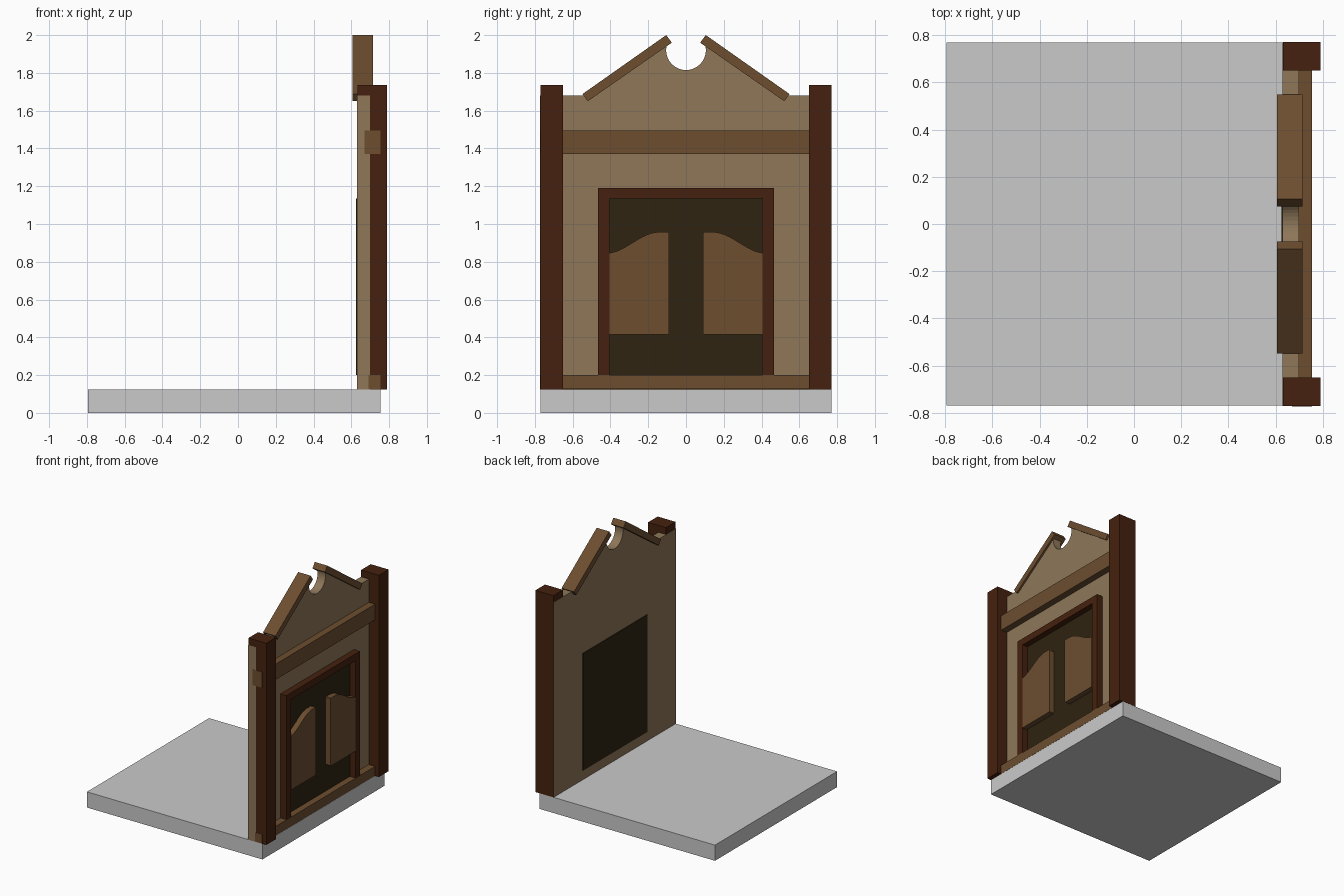
import bpy, bmesh, math

if "Cube" in bpy.data.objects:
    bpy.data.objects.remove(bpy.data.objects["Cube"])


def material(name, rgb):
    m = bpy.data.materials.new(name)
    lin = [((c / 255 + 0.055) / 1.055) ** 2.4 if c > 10 else c / 255 / 12.92 for c in rgb]
    m.diffuse_color = (*lin, 1)
    m.use_nodes = True
    m.node_tree.nodes["Principled BSDF"].inputs["Base Color"].default_value = m.diffuse_color
    return m


STONE = material("grey_stone", (202, 202, 202))
TAN = material("tan_wood", (142, 119, 89))
BROWN = material("mid_brown_wood", (108, 77, 47))
DARK = material("dark_red_wood", (69, 33, 14))
SHADOW = material("doorway_dark", (46, 35, 17))


def prism(name, profile, x0, x1, mat):
    """Extrude a (y, z) outline from x0 to x1."""
    bm = bmesh.new()
    face = bm.faces.new([bm.verts.new((x0, y, z)) for y, z in profile])
    ext = bmesh.ops.extrude_face_region(bm, geom=[face])
    for v in ext["geom"]:
        if isinstance(v, bmesh.types.BMVert):
            v.co.x = x1
    bmesh.ops.recalc_face_normals(bm, faces=bm.faces)
    me = bpy.data.meshes.new(name)
    bm.to_mesh(me)
    bm.free()
    me.materials.append(mat)
    ob = bpy.data.objects.new(name, me)
    bpy.context.collection.objects.link(ob)
    return ob


def box(name, x0, x1, y0, y1, z0, z1, mat):
    return prism(name, [(y0, z0), (y1, z0), (y1, z1), (y0, z1)], x0, x1, mat)


# Floor slab
box("floor_slab", -0.795, 0.755, -0.77, 0.77, 0, 0.125, STONE)

# Facade wall with gable and round notch at its peak
notch = [(0.105 * math.cos(a), 1.92 + 0.105 * math.sin(a))
         for a in (math.radians(13 - 206 * i / 24) for i in range(25))]
prism("facade_wall",
      [(-0.772, 0.125), (0.769, 0.125), (0.769, 1.68), (0.48, 1.68)]
      + notch + [(-0.48, 1.68), (-0.772, 1.68)], 0.63, 0.70, TAN)

# Horizontal rails
box("upper_rail", 0.67, 0.755, -0.773, 0.765, 1.37, 1.495, BROWN)
box("bottom_rail", 0.69, 0.755, -0.773, 0.765, 0.126, 0.20, BROWN)

# Dark doorway panel, showing on both sides of the wall
box("doorway_panel", 0.625, 0.704, -0.405, 0.405, 0.20, 1.135, SHADOW)

# Door frame as one upside-down U
prism("door_frame",
      [(-0.465, 0.2), (-0.465, 1.19), (0.465, 1.19), (0.465, 0.2),
       (0.405, 0.2), (0.405, 1.135), (-0.405, 1.135), (-0.405, 0.2)],
      0.695, 0.752, DARK)

# Swinging door outline with a curved top
curve = []
for i in range(13):
    t = i / 12
    curve.append((0.14 + 0.265 * t, 0.845 + 0.1125 * (0.5 + 0.5 * math.cos(math.pi * t * 0.93))))
door = [(0.405, 0.415), (0.095, 0.415), (0.09, 0.42), (0.09, 0.952), (0.096, 0.957)] + curve
roof = [(0.105, 2.0), (0.075, 1.96), (0.52, 1.65), (0.548, 1.688)]

# Mirrored parts
for side, s in (("left", -1), ("right", 1)):
    prism(side + "_swing_door", [(s * y, z) for y, z in door], 0.71, 0.754, BROWN)
    prism(side + "_roof_board", [(s * y, z) for y, z in roof], 0.605, 0.715, BROWN)
    box(side + "_pillar", 0.632, 0.79, s * 0.65, s * 0.771, 0.125, 1.735, DARK)
